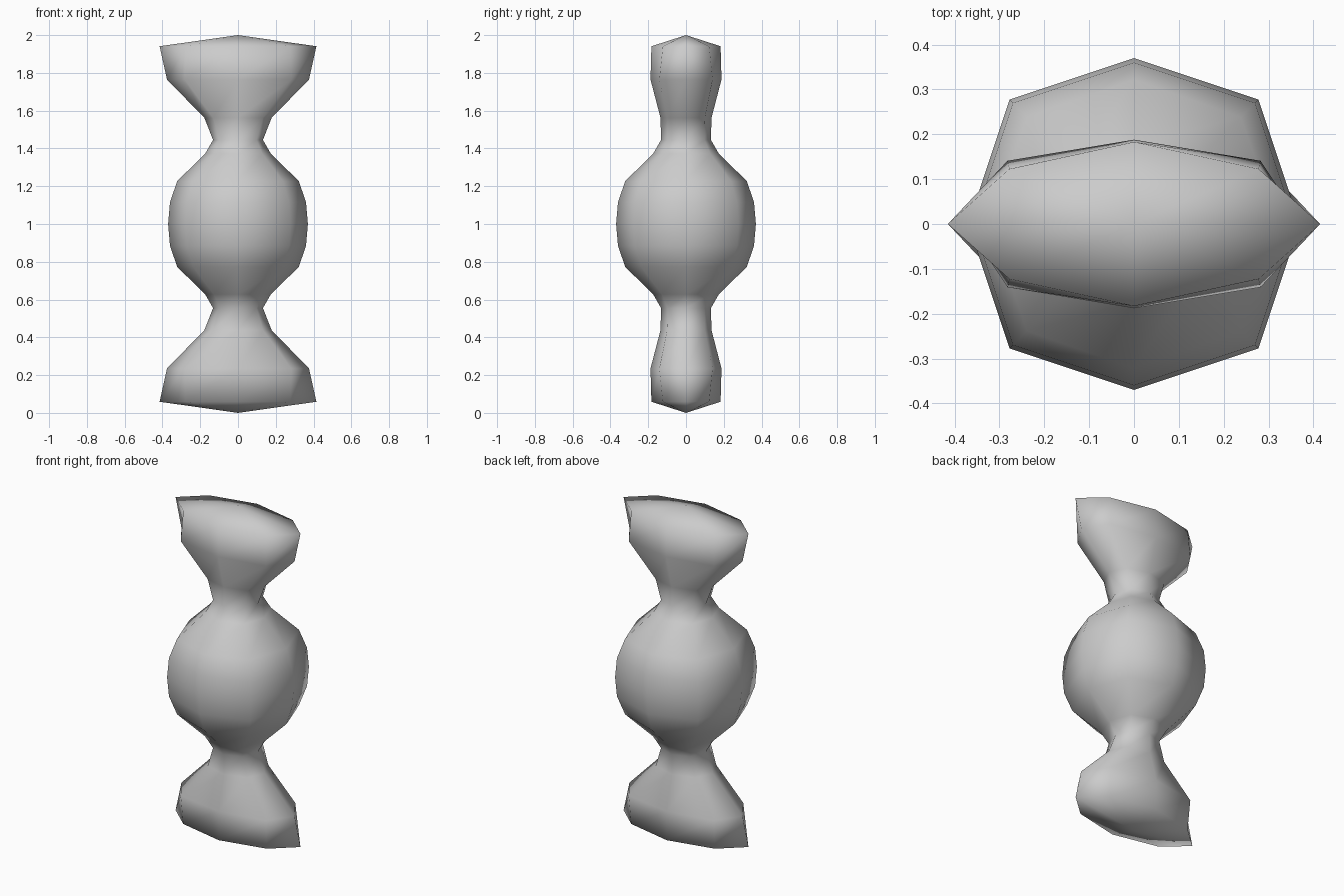
import bpy, bmesh

if "Cube" in bpy.data.objects:
    bpy.data.objects.remove(bpy.data.objects["Cube"])

# Half profile from the middle upward: height above middle, x radius, y radius, diagonal factor
half = [
    (0.00, 0.37, 0.37, 0.75),
    (0.115, 0.36, 0.36, 0.75),
    (0.227, 0.322, 0.322, 0.74),
    (0.372, 0.174, 0.174, 0.74),
    (0.445, 0.132, 0.132, 0.74),
    (0.562, 0.178, 0.135, 0.74),
    (0.765, 0.376, 0.188, 0.75),
    (0.941, 0.415, 0.183, 0.67),
]
rings = [(-z, rx, ry, d) for z, rx, ry, d in reversed(half[1:])] + half

bm = bmesh.new()


def ring(z, rx, ry, d):
    # eight-sided section
    pts = [(1, 0), (d, d), (0, 1), (-d, d), (-1, 0), (-d, -d), (0, -1), (d, -d)]
    return [bm.verts.new((rx * u, ry * v, 1 + z)) for u, v in pts]


# Wrapper and sweet: one continuous skin
loops = [ring(*r) for r in rings]
for a, b in zip(loops, loops[1:]):
    for i in range(8):
        j = (i + 1) % 8
        bm.faces.new((a[i], a[j], b[j], b[i]))

# Shallow domed ends
for loop, z in ((loops[0], 0.0), (loops[-1], 2.0)):
    tip = bm.verts.new((0, 0, z))
    for i in range(8):
        bm.faces.new((loop[i], loop[(i + 1) % 8], tip))

bmesh.ops.recalc_face_normals(bm, faces=bm.faces)
for f in bm.faces:
    f.smooth = True
mesh = bpy.data.meshes.new("wrapped_candy")
bm.to_mesh(mesh)
bm.free()
obj = bpy.data.objects.new("wrapped_candy", mesh)
bpy.context.collection.objects.link(obj)
